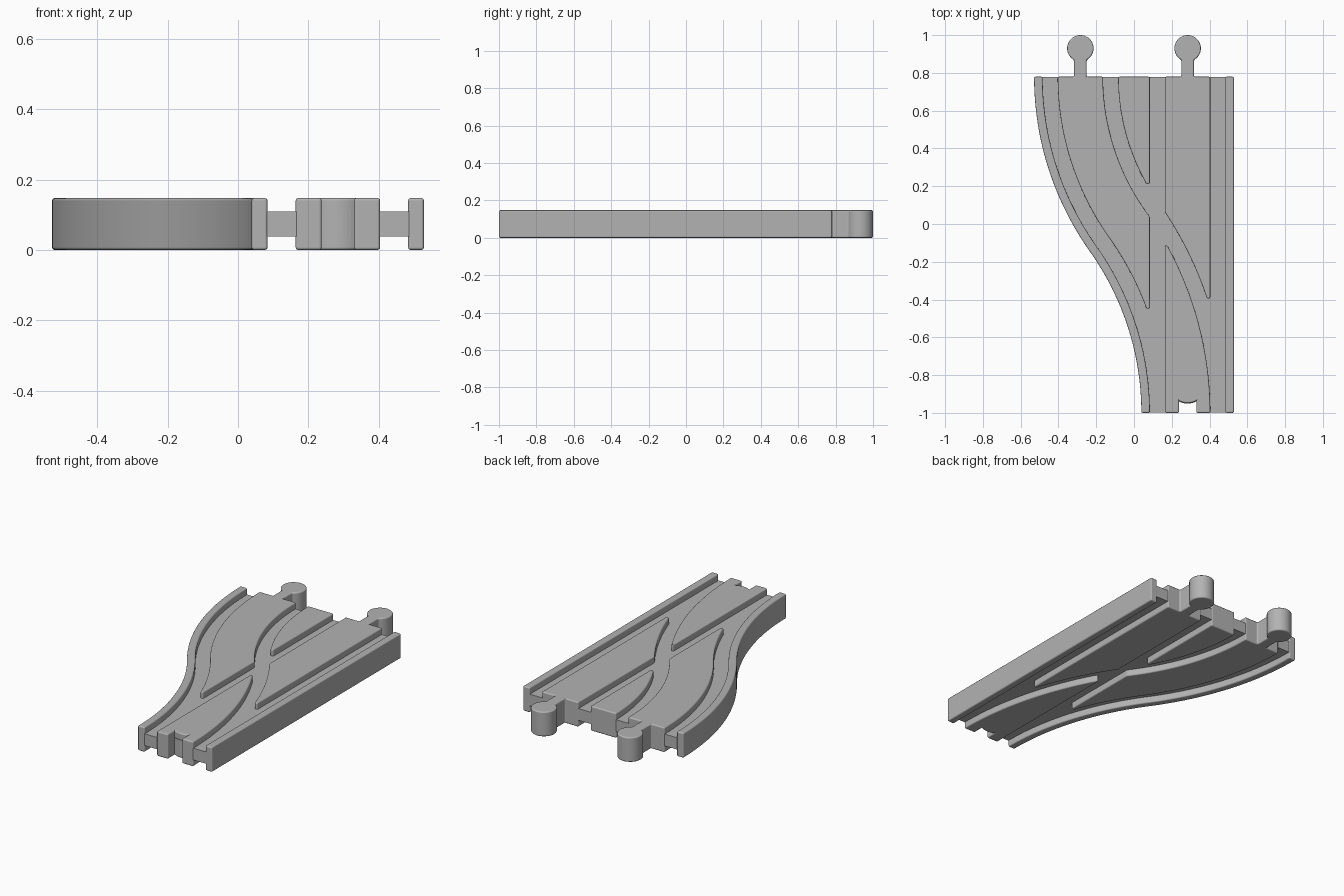
import bpy
import bmesh
from math import atan, sin, cos, sqrt, asin, pi

if "Cube" in bpy.data.objects:
    bpy.data.objects.remove(bpy.data.objects["Cube"])

CX = 0.284              # centre of the straight lane; the branch ends at -CX
BACK, FRONT = 0.78, -1.0
HEIGHT = 0.148
HALF, OUT, INN = 0.245, 0.2, 0.12   # lane half width, groove outer and inner offsets
TIP = 0.018             # blunt width of the pointed ends

# Branch lane: two tangent arcs that make an S
ANGLE = 2 * atan(2 * CX / (BACK - FRONT))
R_LOW = 1.72
R_UP = (BACK - FRONT) / sin(ANGLE) - R_LOW
JOIN_Y = FRONT + R_LOW * sin(ANGLE)

wood = bpy.data.materials.new("plain_grey")
wood.use_nodes = True
grey = (0.45, 0.45, 0.45, 1)
wood.diffuse_color = grey
wood.node_tree.nodes["Principled BSDF"].inputs["Base Color"].default_value = grey


def s_x(off, y):
    """x of the branch line at sideways offset off."""
    if y > JOIN_Y + off * sin(ANGLE):
        return R_UP - CX - sqrt((R_UP - off) ** 2 - (BACK - y) ** 2)
    return CX - R_LOW + sqrt((R_LOW + off) ** 2 - (y - FRONT) ** 2)


def s_y(off, x):
    """y where the branch line reaches x."""
    lo, hi = FRONT, BACK
    for _ in range(40):
        mid = (lo + hi) / 2
        if s_x(off, mid) > x:
            lo = mid
        else:
            hi = mid
    return lo


def s_line(off, y0, y1, n=48):
    ys = [y0 + (y1 - y0) * i / n for i in range(n + 1)]
    return [(s_x(off, y), y) for y in ys]


def keyhole(cx, cy, r, half, end_y, side):
    """Neck and round head, from the left foot to the right foot."""
    a = asin(half / r)
    pts = [(cx - half, end_y)]
    for i in range(41):
        t = a + (2 * pi - 2 * a) * i / 40
        pts.append((cx - r * sin(t), cy - side * r * cos(t)))
    return pts + [(cx + half, end_y)]


def peg(cx):
    return keyhole(cx, 0.93, 0.07, 0.033, BACK, 1)


def socket(r, half, end_y):
    return keyhole(CX, -0.853, r, half, end_y, -1)


def slab(name, outline, z0=0.0, z1=HEIGHT, rounded=True):
    """Extrude an outline and round its edges."""
    bm = bmesh.new()
    face = bm.faces.new([bm.verts.new((x, y, z0)) for x, y in outline])
    ext = bmesh.ops.extrude_face_region(bm, geom=[face], use_keep_orig=True)
    verts = [v for v in ext["geom"] if isinstance(v, bmesh.types.BMVert)]
    bmesh.ops.translate(bm, verts=verts, vec=(0, 0, z1 - z0))
    bmesh.ops.recalc_face_normals(bm, faces=bm.faces)
    mesh = bpy.data.meshes.new(name)
    bm.to_mesh(mesh)
    bm.free()
    mesh.materials.append(wood)
    obj = bpy.data.objects.new(name, mesh)
    bpy.context.collection.objects.link(obj)
    if rounded:
        for p in mesh.polygons:
            p.use_smooth = True
        bev = obj.modifiers.new("rounding", "BEVEL")
        bev.width = 0.008
        bev.segments = 3
        bev.limit_method = "ANGLE"
        bev.angle_limit = 0.5
        bev.use_clamp_overlap = False
        bev.harden_normals = True
    return obj


# Groove edges of the straight lane
A, B, C, D = CX - OUT, CX - INN, CX + INN, CX + OUT

# Thin web that forms the groove floors above and below
e = 0.003
slab("groove_web",
     s_line(e - HALF, BACK - e, FRONT + e)
     + socket(0.098, 0.049, FRONT + e)
     + [(CX + HALF - e, FRONT + e), (CX + HALF - e, BACK - e)],
     0.039, 0.109, False)

# Outer rims
slab("curved_rim", s_line(-HALF, BACK, FRONT) + s_line(-OUT, FRONT, BACK))
slab("straight_rim", [(D, FRONT), (CX + HALF, FRONT), (CX + HALF, BACK), (D, BACK)])

# Branch land with its peg
slab("branch_land",
     s_line(-INN, BACK, s_y(-INN, A - TIP)) + [(A, s_y(-INN, A - TIP))]
     + s_line(INN, s_y(INN, A), BACK) + peg(-CX)[::-1])

# Wedge between the two lanes
wedge_y = s_y(OUT, A - TIP)
slab("middle_wedge", s_line(OUT, BACK, wedge_y) + [(A, wedge_y), (A, BACK)])

# Straight land with its peg
slab("straight_land",
     [(B, BACK)] + s_line(OUT, s_y(OUT, B), s_y(OUT, C - TIP))
     + [(C, s_y(OUT, C - TIP)), (C, BACK)] + peg(CX)[::-1])

# Front land with the socket cut out
front_y = s_y(INN, B + TIP * 0.7)
slab("front_land",
     [(B, FRONT), (B, front_y)] + s_line(INN, front_y, FRONT)
     + socket(0.095, 0.046, FRONT)[::-1])
